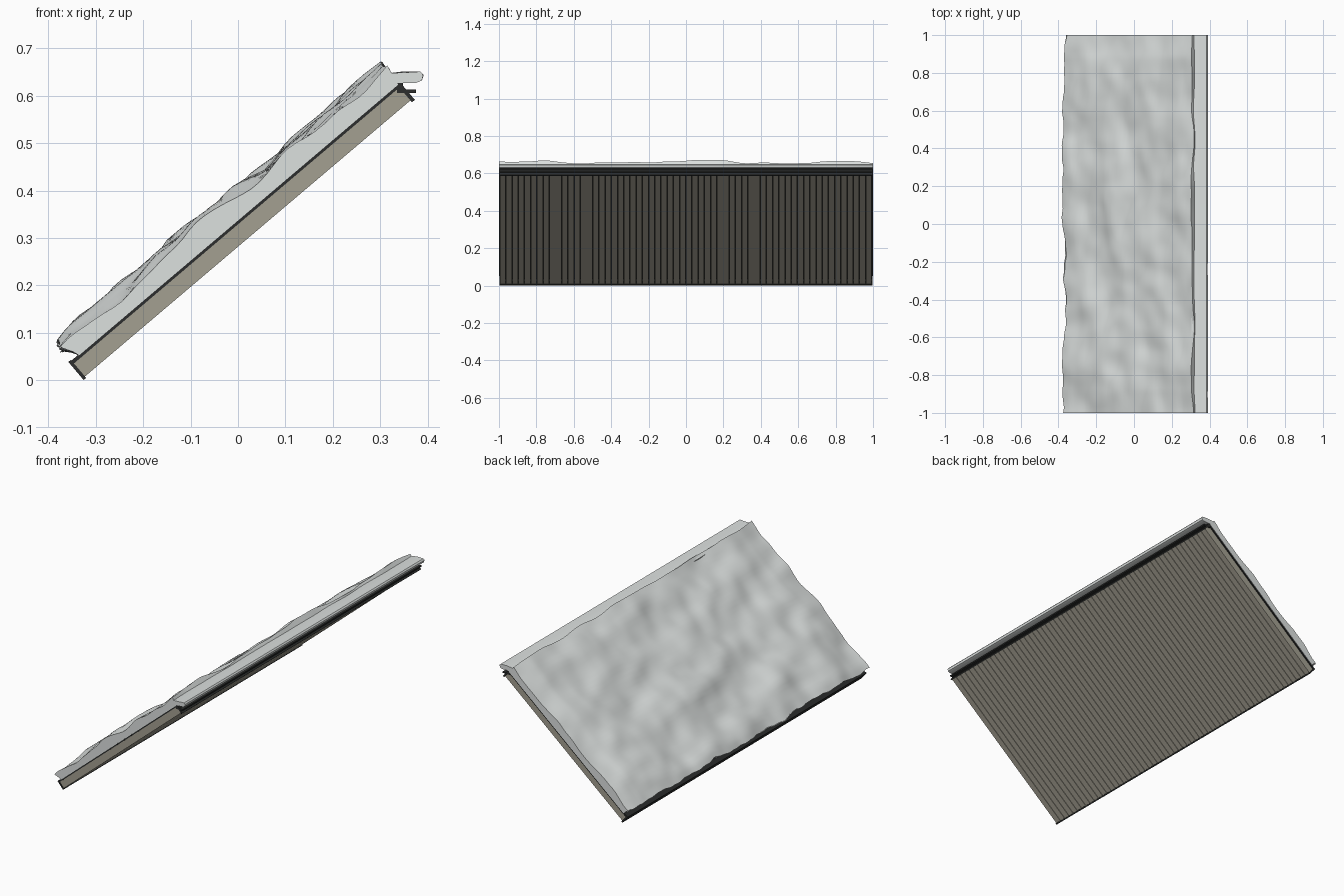
import bpy, bmesh, math
from mathutils import Vector, noise

if "Cube" in bpy.data.objects:
    bpy.data.objects.remove(bpy.data.objects["Cube"])

# Slope frame: s runs up the slope, t is the height off the underside
ANG = math.radians(40.3)
C, S = math.cos(ANG), math.sin(ANG)
X0, Z0 = -0.325, 0.006


def slope(s, t):
    return (X0 + s * C - t * S, Z0 + s * S + t * C)


def material(name, col):
    m = bpy.data.materials.new(name)
    m.diffuse_color = (*col, 1)
    m.use_nodes = True
    m.node_tree.nodes["Principled BSDF"].inputs["Base Color"].default_value = m.diffuse_color
    return m


SNOW = material("snow", (0.72, 0.75, 0.74))
WOOD = material("weathered_wood", (0.37, 0.35, 0.285))
DARK = material("dark_metal", (0.025, 0.027, 0.026))


def loft(name, sections, mat, smooth=None):
    """Solid from a list of (y, [(x, z), ...]) cross-sections."""
    bm = bmesh.new()
    rings = [[bm.verts.new((x, y, z)) for x, z in pts] for y, pts in sections]
    n = len(rings[0])
    for a, b in zip(rings, rings[1:]):
        for i in range(n):
            j = (i + 1) % n
            bm.faces.new((a[i], a[j], b[j], b[i]))
    bm.faces.new(rings[0])
    bm.faces.new(rings[-1])
    bmesh.ops.recalc_face_normals(bm, faces=bm.faces)
    me = bpy.data.meshes.new(name)
    bm.to_mesh(me)
    bm.free()
    me.materials.append(mat)
    ob = bpy.data.objects.new(name, me)
    bpy.context.collection.objects.link(ob)
    if smooth:
        bpy.ops.object.select_all(action='DESELECT')
        ob.select_set(True)
        bpy.context.view_layer.objects.active = ob
        bpy.ops.object.shade_smooth_by_angle(angle=math.radians(smooth))
    return ob


def slope_box(name, s0, s1, t0, t1, mat, y0=-0.998, y1=0.998):
    pts = [slope(s0, t0), slope(s1, t0), slope(s1, t1), slope(s0, t1)]
    return loft(name, [(y0, pts), (y1, pts)], mat)


# Narrow boards side by side under the roof, with fine gaps
N = 60
W = 1.99 / N
for i in range(N):
    y = -0.995 + i * W
    slope_box(f"board_{i + 1}", 0.002, 0.904, 0.0, 0.037, WOOD, y, y + W - 0.0025)

# Dark roof sheet, eave edge strip and ridge edge strip
slope_box("roof_sheet", 0.0, 0.908, 0.036, 0.044, DARK)
slope_box("eave_strip", -0.004, 0.003, -0.004, 0.046, DARK)
slope_box("ridge_strip", 0.903, 0.911, -0.005, 0.046, DARK)

# Flat ridge flashing with a small upstand
for name, x0, x1, z0, z1 in [("ridge_flashing", 0.335, 0.375, 0.606, 0.613),
                             ("ridge_upstand", 0.328, 0.348, 0.612, 0.628)]:
    p = [(x0, z0), (x1, z0), (x1, z1), (x0, z1)]
    loft(name, [(-0.998, p), (0.998, p)], DARK)


# Lumpy snow blanket
def lump(u, v, w):
    return noise.noise(Vector((u, v, w)))


def snow_section(y):
    edge = min(1, (1 - abs(y)) / 0.12)          # thinner at both side edges
    eave = 0.006 + 0.018 * lump(y * 7, 3.3, 1.7) + 0.007 * lump(y * 19, 8.1, 2.2)
    ridge = 0.905 + 0.015 * lump(y * 6, 5.7, 9.4)
    pts = [(0.905, 0.042), (0.022, 0.042), (0.016 + eave * 0.4, 0.056),
           (eave + 0.003, 0.074)]
    M = 40
    for k in range(M + 1):
        f = k / M
        s = eave + f * (ridge - eave)
        t = 0.083 + 0.008 * edge + 0.024 * lump(s * 6, y * 4, 0.4) \
            + 0.008 * lump(s * 13, y * 9, 4.4)
        t -= 0.006 * max(0, 1 - f / 0.04)        # soft lip at the eave
        pts.append((s, min(t, 0.108)))
    return [slope(s, t) for s, t in pts]


K = 120
ys = [-1 + 2 * i / K for i in range(K + 1)]
loft("snow_blanket", [(y, snow_section(y)) for y in ys], SNOW, 40)


# Rounded strip of snow along the ridge
def cap_section(y):
    d = 0.003 * lump(y * 4, 1.1, 6.6)
    return [(0.305, 0.626), (0.375, 0.627), (0.388, 0.632), (0.391 + d * 0.4, 0.644),
            (0.385, 0.651), (0.35, 0.650 + d), (0.322, 0.648), (0.305, 0.642)]


loft("ridge_snow", [(y, cap_section(y)) for y in ys[::3]], SNOW, 40)
